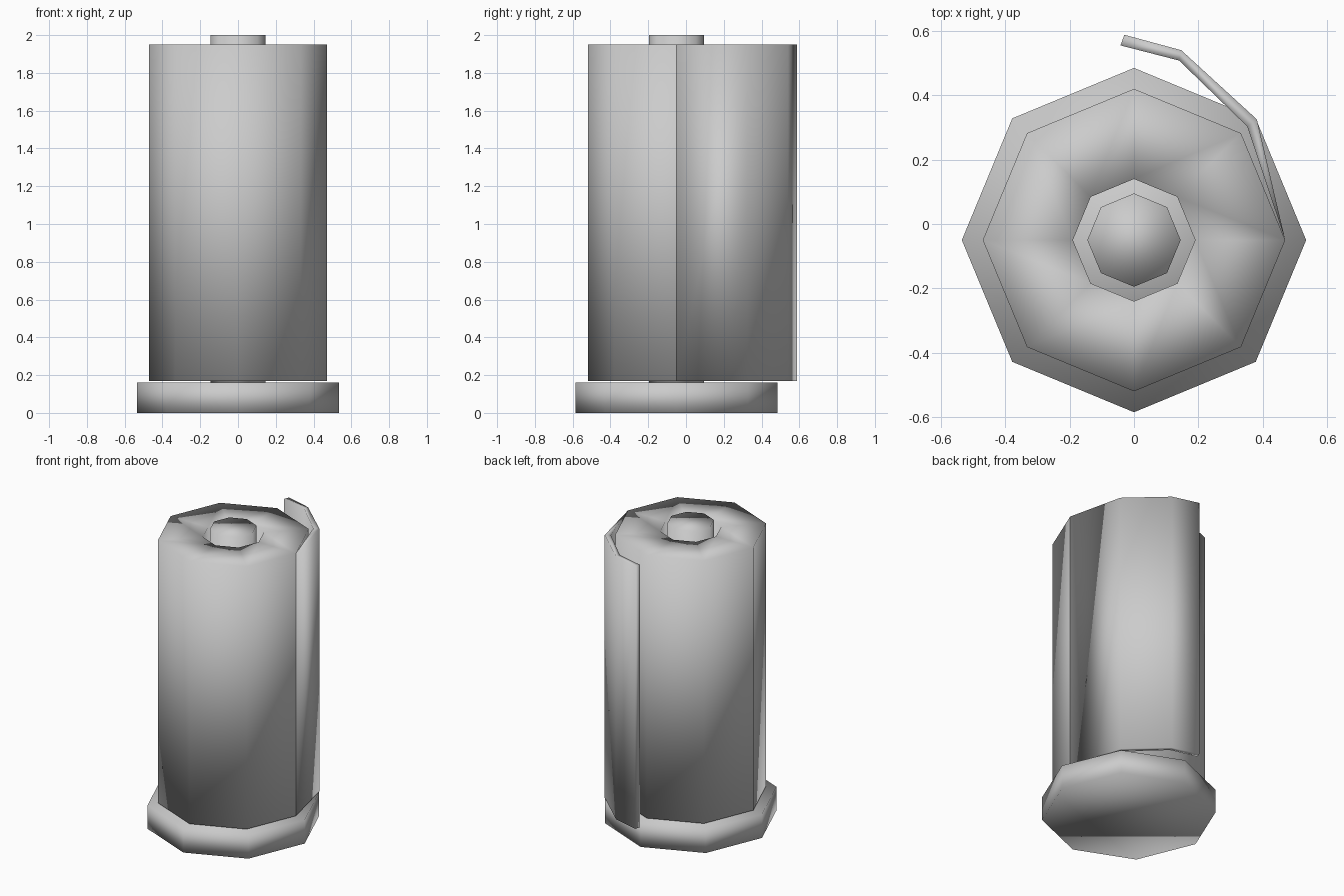
import bpy, bmesh
from math import sin, cos, tau

if "Cube" in bpy.data.objects:
    bpy.data.objects.remove(bpy.data.objects["Cube"])

CENTRE_Y = -0.05
SIDES = 8

grey = bpy.data.materials.new("light grey")
grey.use_nodes = True
grey.diffuse_color = (0.6, 0.6, 0.6, 1)
grey.node_tree.nodes["Principled BSDF"].inputs["Base Color"].default_value = (0.6, 0.6, 0.6, 1)


def finish(name, bm):
    bmesh.ops.recalc_face_normals(bm, faces=bm.faces)
    for face in bm.faces:
        face.smooth = True
    mesh = bpy.data.meshes.new(name)
    bm.to_mesh(mesh)
    bm.free()
    mesh.materials.append(grey)
    obj = bpy.data.objects.new(name, mesh)
    bpy.context.collection.objects.link(obj)
    return obj


def octagon(radius):
    return [(radius * cos(tau * i / SIDES), CENTRE_Y + radius * sin(tau * i / SIDES))
            for i in range(SIDES)]


def prism(name, outline, bottom, top):
    bm = bmesh.new()
    face = bm.faces.new([bm.verts.new((x, y, bottom)) for x, y in outline])
    new = bmesh.ops.extrude_face_region(bm, geom=[face], use_keep_orig=True)["geom"]
    moved = [g for g in new if isinstance(g, bmesh.types.BMVert)]
    bmesh.ops.translate(bm, verts=moved, vec=(0, 0, top - bottom))
    return finish(name, bm)


def tube(name, outer, inner, bottom, top):
    bm = bmesh.new()
    section = [(outer, bottom), (outer, top), (inner, top), (inner, bottom)]
    loops = [[bm.verts.new((x, y, z)) for x, y in octagon(r)] for r, z in section]
    for a, b in zip(loops, loops[1:] + loops[:1]):
        for i in range(SIDES):
            j = (i + 1) % SIDES
            bm.faces.new((a[i], a[j], b[j], b[i]))
    return finish(name, bm)


# Stand: heavy foot and upright pole
prism("base", octagon(0.535), 0, 0.16)
prism("pole", octagon(0.145), 0.1, 2.0)

# Paper roll with an open core
tube("paper_roll", 0.47, 0.19, 0.17, 1.95)

# Loose sheet peeling away from the roll towards the back
sheet = [(0.47, -0.05), (0.382, 0.325), (0.147, 0.54), (-0.03, 0.588),
         (-0.042, 0.555), (0.14, 0.508), (0.352, 0.303), (0.393, 0.18)]
prism("loose_sheet", sheet, 0.17, 1.95)
